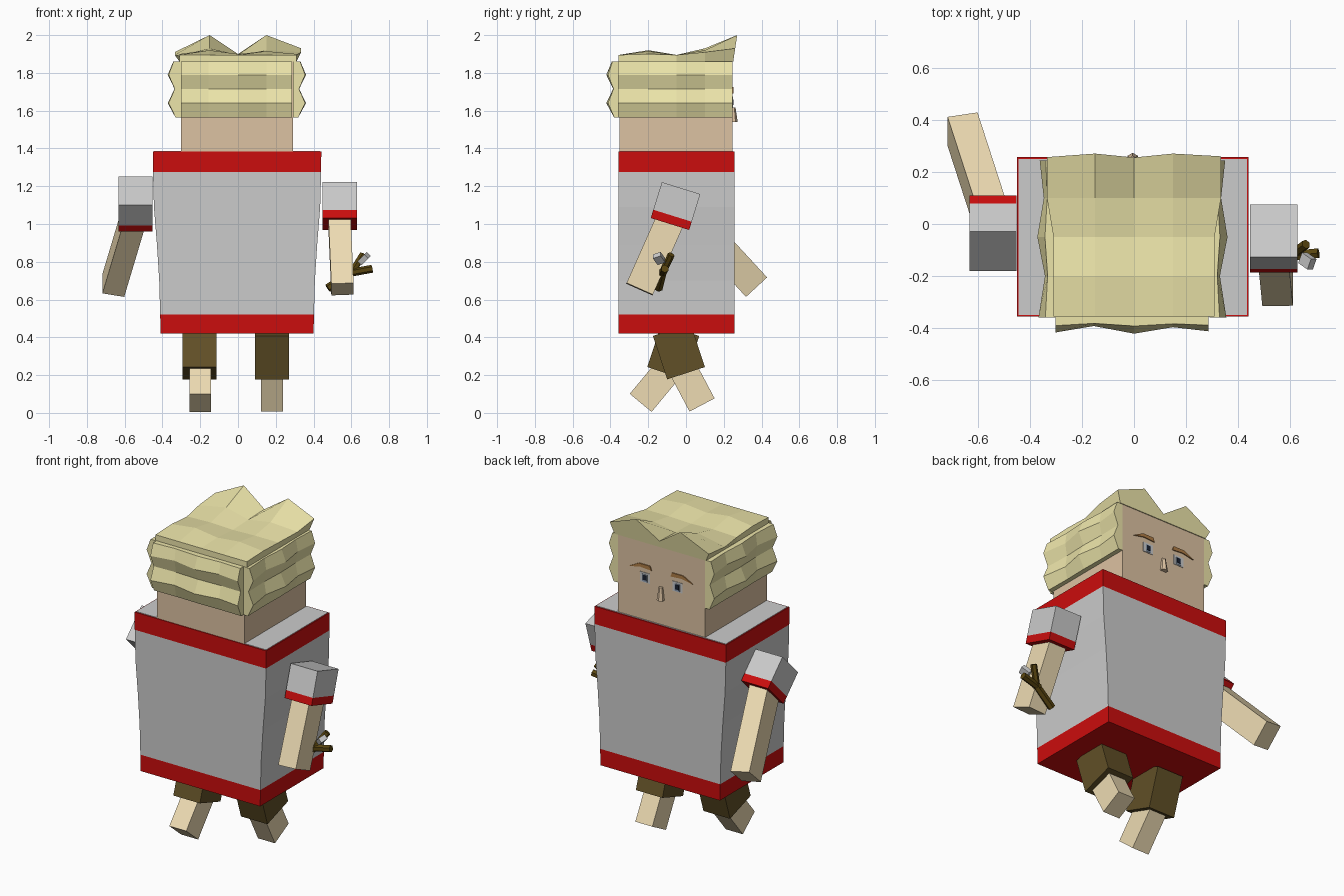
import bpy, bmesh
from mathutils import Vector, Matrix

if "Cube" in bpy.data.objects:
    bpy.data.objects.remove(bpy.data.objects["Cube"])


def mat(name, rgb):
    m = bpy.data.materials.new(name)
    m.diffuse_color = (*rgb, 1)
    m.use_nodes = True
    m.node_tree.nodes["Principled BSDF"].inputs["Base Color"].default_value = m.diffuse_color
    return m


RED = mat("red trim", (0.6, 0.004, 0.004))
HAIR = mat("blond", (0.84, 0.78, 0.40))
SKIN = mat("face skin", (0.72, 0.54, 0.36))
LIMB = mat("limb skin", (0.85, 0.71, 0.45))
BROWN = mat("brown cloth", (0.12, 0.08, 0.02))
WOOD = mat("wood", (0.10, 0.06, 0.005))
BROW = mat("brow", (0.42, 0.20, 0.06))
PUPIL = mat("pupil", (0.01, 0.015, 0.03))
IRIS = mat("iris", (0.25, 0.32, 0.42))


def finish(name, bm, material=None):
    bmesh.ops.recalc_face_normals(bm, faces=bm.faces)
    me = bpy.data.meshes.new(name)
    bm.to_mesh(me)
    bm.free()
    ob = bpy.data.objects.new(name, me)
    bpy.context.collection.objects.link(ob)
    if material:
        me.materials.append(material)
    return ob


def box(name, lo, hi, material=None):
    lo, hi = Vector(lo), Vector(hi)
    bm = bmesh.new()
    bmesh.ops.create_cube(bm, size=1, matrix=Matrix.Translation((lo + hi) / 2) @ Matrix.Diagonal((*(hi - lo), 1)))
    return finish(name, bm, material)


def bar(name, a, b, wx, wd, material=None, sides=4):
    """Square or round bar from a to b, one side kept facing along x."""
    a, b = Vector(a), Vector(b)
    z = (b - a).normalized()
    x = Vector((1, 0, 0))
    if abs(z.x) > 0.6:
        x = Vector((0, 1, 0))
    x = (x - z * x.dot(z)).normalized()
    y = z.cross(x)
    m = Matrix((x, y, z)).transposed().to_4x4()
    m.translation = (a + b) / 2
    m = m @ Matrix.Diagonal((wx, wd, (b - a).length, 1))
    bm = bmesh.new()
    if sides == 4:
        bmesh.ops.create_cube(bm, size=1, matrix=m)
    else:
        bmesh.ops.create_cone(bm, cap_ends=True, segments=sides, radius1=0.5, radius2=0.5, depth=1, matrix=m)
    return finish(name, bm, material)


def loft(name, levels, y0, y1, cx, material=None):
    """Stack of rectangles: levels are (z, half width)."""
    bm = bmesh.new()
    rings = [[bm.verts.new((cx + sx * w, y, z)) for sx, y in ((-1, y0), (1, y0), (1, y1), (-1, y1))]
             for z, w in levels]
    for r, s in zip(rings, rings[1:]):
        for i in range(4):
            j = (i + 1) % 4
            bm.faces.new((r[i], r[j], s[j], s[i]))
    bm.faces.new(rings[0])
    bm.faces.new(rings[-1])
    return finish(name, bm, material)


def tuft(name, us, vs, place, depth, material):
    """Faceted slab: bumpy outer grid walled down to a flat base."""
    bm = bmesh.new()
    g = [[bm.verts.new(place(u, v, depth(i, j))) for j, v in enumerate(vs)] for i, u in enumerate(us)]
    n, m = len(us) - 1, len(vs) - 1
    for i in range(n):
        for j in range(m):
            bm.faces.new((g[i][j], g[i + 1][j], g[i + 1][j + 1], g[i][j + 1]))
    rim = ([(i, 0) for i in range(n)] + [(n, j) for j in range(m)]
           + [(i, m) for i in range(n, 0, -1)] + [(0, j) for j in range(m, 0, -1)])
    base = [bm.verts.new(place(us[i], vs[j], 0)) for i, j in rim]
    for k, (i, j) in enumerate(rim):
        l = (k + 1) % len(rim)
        p, q = rim[l]
        bm.faces.new((g[i][j], g[p][q], base[l], base[k]))
    bm.faces.new(base)
    return finish(name, bm, material)


# Tunic with red hem and collar
Y0, Y1, CX = -0.357, 0.257, -0.005
loft("tunic", [(0.52, .407), (0.70, .412), (0.89, .424), (1.09, .440), (1.275, .445)], Y0, Y1, CX)
loft("hem", [(0.42, .405), (0.52, .407)], Y0, Y1, CX, RED)
loft("collar", [(1.275, .445), (1.383, .446)], Y0, Y1, CX, RED)
box("tunic_top", (-.445, -.35, 1.37), (.435, .25, 1.386))

# Head
box("head", (-.302, -.352, 1.38), (.29, .245, 1.875), SKIN)

# Hair on back and sides
rows = [1.565, 1.64, 1.715, 1.79, 1.86]
rowamp = [0.1, 1, 0.2, 1, 0.35]
colamp = [0.9, 0.35, 1, 0.45, 0.8]
ys = [-0.36, -0.2, -0.05, 0.1, 0.245]


def bump(i, j):
    return 0.025 + 0.045 * rowamp[j] * colamp[i]


tuft("hair_back", [-.302, -.155, 0, .15, .287], rows, lambda u, v, d: (u, -.352 - d, v), bump, HAIR)
tuft("hair_left", ys, rows, lambda u, v, d: (-.302 - d, u, v), bump, HAIR)
tuft("hair_right", ys, rows, lambda u, v, d: (.29 + d, u, v), bump, HAIR)

# Hair on top, rising to two peaks above the face
top = [[.035, .035, .035, .035, .035],
       [.040, .060, .040, .055, .040],
       [.030, .035, .030, .035, .035],
       [.035, .070, .035, .060, .050],
       [.050, .140, .040, .140, .070]]
tuft("hair_top", [-.31, -.15, 0, .15, .31], [-.357, -.2, -.05, .1, .25],
     lambda u, v, d: (u * (1.08 if d and v > 0 and abs(u) > .2 else 1), v + (0.15 * d if v > .2 else 0), 1.86 + d),
     lambda i, j: top[j][i], HAIR)

# Face: eyes, brows, nose
for s, side in ((-1, "left"), (1, "right")):
    x = s * 0.11 - 0.005
    box(side + "_eye", (x - .034, .24, 1.615), (x + .034, .248, 1.675))
    box(side + "_iris", (x - .017, .24, 1.62), (x + .017, .250, 1.665), IRIS)
    box(side + "_pupil", (x - .012, .24, 1.63), (x + .012, .252, 1.66), PUPIL)
    bm = bmesh.new()
    pts = [(.065, 1.70), (.075, 1.725), (.15, 1.725), (.215, 1.69), (.14, 1.705)]
    f = bm.faces.new([bm.verts.new((s * px - .005, .244, z)) for px, z in pts])
    ext = bmesh.ops.extrude_face_region(bm, geom=[f])["geom"]
    bmesh.ops.translate(bm, vec=(0, .007, 0), verts=[v for v in ext if isinstance(v, bmesh.types.BMVert)])
    finish(side + "_brow", bm, BROW)
bm = bmesh.new()
bmesh.ops.create_cone(bm, cap_ends=True, segments=6, radius1=.024, radius2=.012, depth=.078,
                      matrix=Matrix.Translation((-.005, .25, 1.578)))
finish("nose", bm, SKIN)

# Arms: sleeve with red cuff, then forearm
arms = (("left", -.5425, (-.105, 1.175), (.035, 1.035), (-.545, .01, 1.06), (-.66, .365, .675)),
        ("right", .538, (-.026, 1.19), (-.085, 1.0), (.536, -.075, 1.04), (.553, -.246, .655)))
for side, x, a, b, f0, f1 in arms:
    a, b = Vector((x, *a)), Vector((x, *b))
    c = a.lerp(b, 0.77)
    bar(side + "_sleeve", a, c, .182, .213)
    bar(side + "_cuff", c, b, .182, .213, RED)
    bar(side + "_forearm", f0, f1, .118, .152, LIMB)

# Legs in mid stride
legs = (("left", -.205, (-.105, .21), (-.24, .053), -1), ("right", .18, (0, .21), (.085, .042), 1))
for side, x, knee, foot, s in legs:
    k = Vector((x, *knee))
    bar(side + "_trouser_leg", k + Vector((0, -s * .075, .23)), k, .18, .21, BROWN)
    xs = x - (-.005 if side == "left" else 0)
    bar(side + "_shin", (xs, knee[0] - s * .02, knee[1] + .03), (xs, *foot), .115, .15, LIMB)

# Forked stick held in the right hand
fork = (.60, -.125, .74)
bar("stick_handle", (.475, -.145, .66), fork, .045, .045, WOOD, 6)
bar("stick_prong_side", (.585, -.125, .74), (.71, -.112, .763), .042, .042, WOOD, 6)
bar("stick_prong_up", fork, (.662, -.078, .838), .038, .038, WOOD, 6)
bar("stick_band", (.65, -.13, .80), (.685, -.155, .835), .045, .03)
